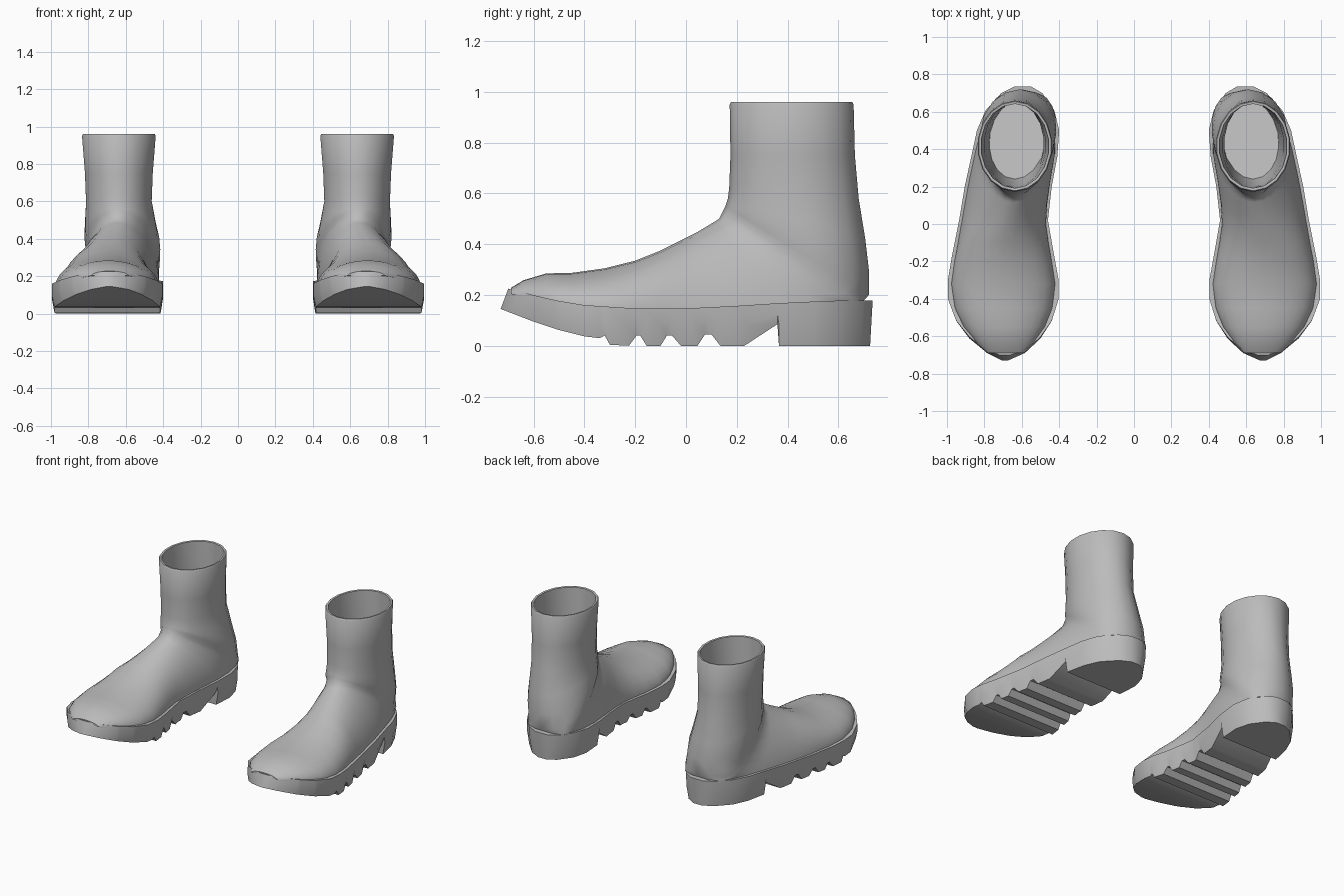
import bpy, bmesh, math

cube = bpy.data.objects.get("Cube")
if cube:
    bpy.data.objects.remove(cube, do_unlink=True)

rubber = bpy.data.materials.new("grey_rubber")
rubber.use_nodes = True
GREY = (0.5, 0.5, 0.5, 1)
rubber.diffuse_color = GREY
rubber.node_tree.nodes["Principled BSDF"].inputs["Base Color"].default_value = GREY


def lookup(table, y, col=1):
    """Linear interpolation in a table sorted by its first column."""
    if y <= table[0][0]:
        return table[0][col]
    for a, b in zip(table, table[1:]):
        if y <= b[0]:
            return a[col] + (b[col] - a[col]) * (y - a[0]) / (b[0] - a[0])
    return table[-1][col]


def clamp(v):
    return max(0.0, min(1.0, v))


# Footprint: y, inner x, outer x
OUTLINE = [(-.73, .66, .72), (-.69, .57, .8), (-.62, .5, .88), (-.52, .44, .95),
           (-.4, .403, .995), (-.3, .403, .995), (-.18, .425, .975), (.02, .46, .935),
           (.2, .44, .905), (.36, .41, .87), (.5, .4, .84), (.6, .425, .795),
           (.69, .49, .71), (.725, .55, .64)]
# Sole side profile: upper edge and tread underside
SOLE_TOP = [(-.73, .225), (-.55, .185), (-.4, .16), (-.2, .147), (0, .147),
            (.2, .157), (.4, .17), (.6, .178)]
TREAD = [(-.73, .145), (-.6, .095), (-.5, .062), (-.4, .037), (-.34, .03), (-.32, .04),
         (-.3, .004), (-.225, 0), (-.195, .04), (-.18, .04), (-.155, 0), (-.1, 0),
         (-.075, .04), (-.055, .04), (-.02, 0), (.045, 0), (.075, .045), (.1, .045),
         (.135, 0), (.23, 0), (.36, .085), (.366, 0), (.725, 0)]
INSTEP = [(-.69, .228), (-.64, .258), (-.55, .285), (-.45, .287), (-.32, .305),
          (-.2, .335), (-.1, .375)]


def centre(y):
    return (lookup(OUTLINE, y) + lookup(OUTLINE, y, 2)) / 2


def half(y):
    return (lookup(OUTLINE, y, 2) - lookup(OUTLINE, y)) / 2


def loft(name, rings, side):
    """Skin closed rings of points, cap both ends, and place on one side."""
    bm = bmesh.new()
    rows = [[bm.verts.new((side * x, y, z)) for x, y, z in ring] for ring in rings]
    for a, b in zip(rows, rows[1:]):
        for i in range(len(a)):
            j = (i + 1) % len(a)
            bm.faces.new((a[i], a[j], b[j], b[i]))
    bm.faces.new(rows[0])
    bm.faces.new(rows[-1])
    bmesh.ops.remove_doubles(bm, verts=bm.verts, dist=0.0005)
    bmesh.ops.recalc_face_normals(bm, faces=bm.faces)
    mesh = bpy.data.meshes.new(name)
    bm.to_mesh(mesh)
    bm.free()
    mesh.materials.append(rubber)
    obj = bpy.data.objects.new(name, mesh)
    bpy.context.collection.objects.link(obj)
    bpy.ops.object.select_all(action="DESELECT")
    obj.select_set(True)
    bpy.context.view_layer.objects.active = obj
    bpy.ops.object.shade_smooth_by_angle(angle=math.radians(42))


def sole_rings():
    rings = []
    for y in sorted({row[0] for row in OUTLINE + TREAD}):
        cx, w, top, low = centre(y), half(y), lookup(SOLE_TOP, y), lookup(TREAD, y)
        lean = .03 * clamp((-.5 - y) / .23) + .01 * clamp((y - .5) / .2)
        mid = low + (top - low) * .5
        rings.append([(cx - w, y + lean, top), (cx + w, y + lean, top),
                      (cx + w, y + lean / 2, mid), (cx + w - .014, y, low),
                      (cx - w + .014, y, low), (cx - w, y + lean / 2, mid)])
    return rings


def section(p, q, w, end, widest, power, cp, cq, n=9):
    """Ring from front point p to rear point q, bulging to half width w."""
    sides = []
    for i in range(n + 1):
        t = (1 - math.cos(math.pi * i / n)) / 2
        if t <= widest:
            width = w * (1 - (1 - t / widest) ** power) ** (1 / power)
        else:
            u = clamp((t - widest) / (1 - widest))
            width = end + (w - end) * math.sqrt(1 - u * u)
        sides.append((cp + (cq - cp) * t, width,
                      p[0] + (q[0] - p[0]) * t, p[1] + (q[1] - p[1]) * t))
    return ([(c + d, y, z) for c, d, y, z in sides]
            + [(c - d, y, z) for c, d, y, z in reversed(sides)])


def upper_rings():
    rings = []
    # Toe and forefoot: upright sections
    for y, z in INSTEP:
        w = half(y) - .018
        rings.append(section((y, z), (y, lookup(SOLE_TOP, y) - .012), w, w, 1, 2,
                             centre(y), centre(y)))
    # Ankle: sections fanning from the instep to the heel seat
    for py, pz, qy, widest in [(-.02, .415, 0, 1), (.04, .445, .12, 1), (.085, .472, .25, 1),
                               (.115, .49, .4, .95), (.13, .5, .52, .8),
                               (.14, .52, .62, .7), (.148, .535, .69, .65)]:
        end = half(qy) - .015
        cp = .64 + (centre(py) - .64) * clamp((.15 - py) / .25)
        rings.append(section((py, pz), (qy, lookup(SOLE_TOP, qy) - .012), max(end, .195),
                             end, widest, 1.85, cp, centre(qy)))
    # Heel, shaft and collar, then down the lining
    for py, pz, qy, qz, w, widest in [
            (.155, .55, .72, .2, .2, .62), (.16, .565, .72, .3, .2, .6),
            (.165, .58, .706, .42, .19, .55), (.17, .62, .68, .58, .178, .5),
            (.175, .75, .665, .75, .184, .5), (.172, .95, .66, .95, .2, .5),
            (.178, .96, .655, .96, .195, .5), (.192, .958, .642, .958, .182, .5),
            (.196, .75, .645, .75, .165, .5), (.2, .58, .65, .55, .155, .5),
            (.24, .4, .66, .3, .15, .5)]:
        rings.append(section((py, pz), (qy, qz), w, 0, widest, 2, .637,
                             .6 + .037 * clamp((qz - .2) / .35)))
    return rings


for label, side in (("left", 1), ("right", -1)):
    loft(label + "_sole", sole_rings(), side)
    loft(label + "_upper", upper_rings(), side)
